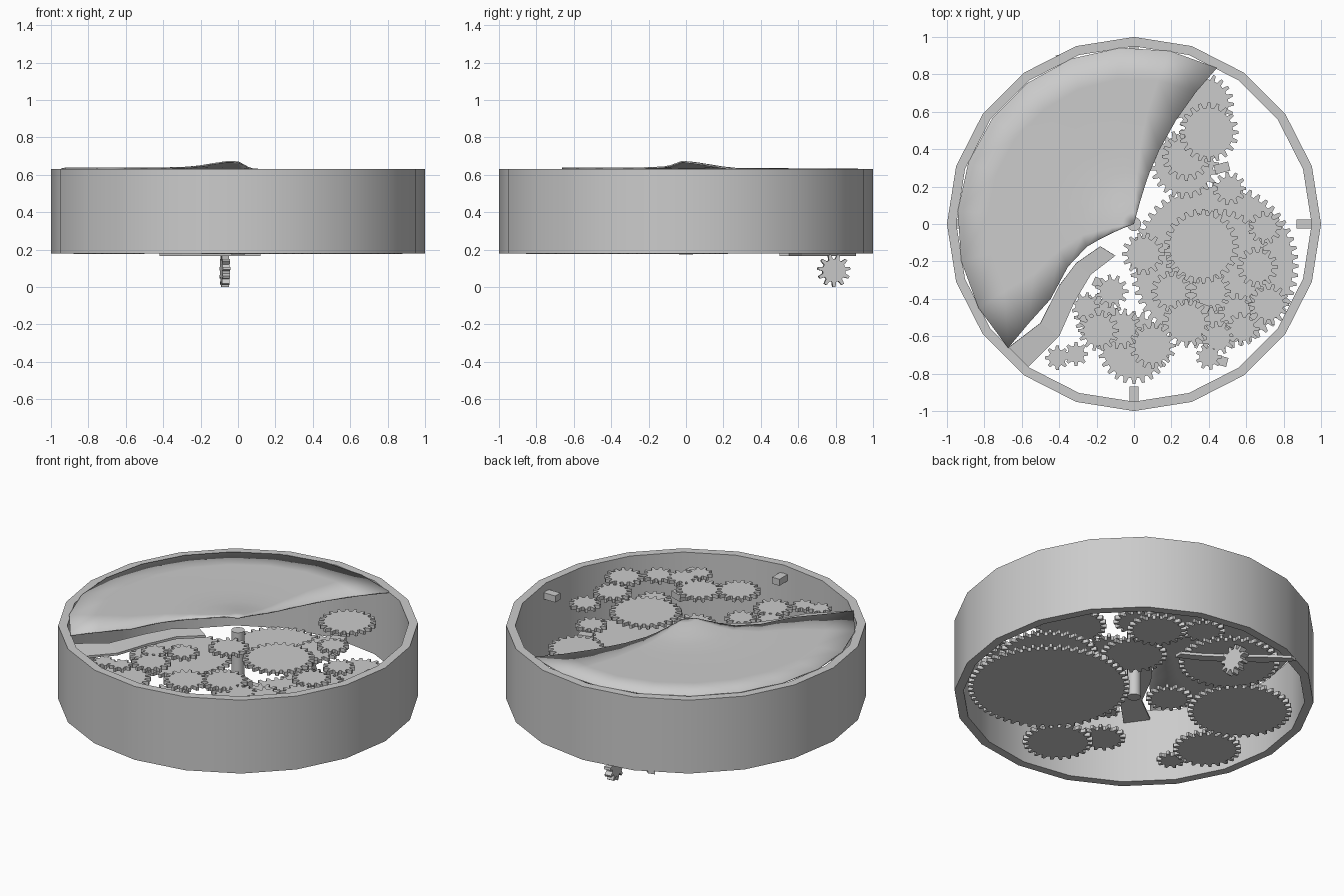
import bpy, bmesh, math
from mathutils import Matrix, Vector

if "Cube" in bpy.data.objects:
    bpy.data.objects.remove(bpy.data.objects["Cube"])


def make(name, bm, smooth=False):
    bmesh.ops.recalc_face_normals(bm, faces=bm.faces)
    me = bpy.data.meshes.new(name)
    bm.to_mesh(me)
    bm.free()
    ob = bpy.data.objects.new(name, me)
    bpy.context.collection.objects.link(ob)
    if smooth:
        bpy.context.view_layer.objects.active = ob
        ob.select_set(True)
        bpy.ops.object.shade_smooth_by_angle(angle=math.radians(25))
        ob.select_set(False)
    return ob


def prism(name, pts, thick):
    """Extrude a 3D outline upward by thick."""
    bm = bmesh.new()
    f = bm.faces.new([bm.verts.new(p) for p in pts])
    ext = bmesh.ops.extrude_face_region(bm, geom=[f])
    bmesh.ops.translate(bm, vec=(0, 0, thick),
                        verts=[v for v in ext['geom'] if isinstance(v, bmesh.types.BMVert)])
    return make(name, bm)


def gear(name, x, y, z, r, thick=0.022):
    """Flat spur gear, outer radius r, centred at z."""
    n = max(8, round(r * 125))
    depth = min(0.03, r * 0.3)
    pts = []
    for i in range(n):
        for f, rr in ((-.32, r - depth), (-.15, r), (.15, r), (.32, r - depth)):
            a = 2 * math.pi * (i + f) / n
            pts.append((rr * math.cos(a), rr * math.sin(a), -thick / 2))
    ob = prism(name, pts, thick)
    ob.location = (x, y, z)
    return ob


def box(name, x, y, z, size, turn=0):
    bm = bmesh.new()
    bmesh.ops.create_cube(bm, size=1)
    bmesh.ops.scale(bm, vec=size, verts=bm.verts)
    ob = make(name, bm)
    ob.location = (x, y, z)
    ob.rotation_euler.z = math.radians(turn)
    return ob


def lerp(x, table):
    for (a, va), (b, vb) in zip(table, table[1:]):
        if x <= b:
            return va + (vb - va) * (x - a) / (b - a)
    return table[-1][1]


# Case: open 20-sided ring
bm = bmesh.new()
N = 20
rings = [[bm.verts.new((r * math.cos(math.tau * i / N), r * math.sin(math.tau * i / N), z))
          for i in range(N)] for r, z in ((1, .18), (1, .63), (.95, .63), (.95, .18))]
for k in range(4):
    a, b = rings[k], rings[(k + 1) % 4]
    for i in range(N):
        bm.faces.new((a[i], a[(i + 1) % N], b[(i + 1) % N], b[i]))
make("case_ring", bm, True)

# Torn cover: polar sheet with a lifted centre
bm = bmesh.new()
start = [(0, 76), (.31, 73), (.94, 62)]
end = [(0, 200), (.277, 205.6), (.6, 222), (.94, 224.6)]
rows = []
for r in (.06, .12, .2, .28, .42, .6, .78, .945):
    a0, a1 = lerp(r, start), lerp(r, end)
    row = []
    for i in range(11):
        a = math.radians(a0 + (a1 - a0) * i / 10)
        z = .622 + .01 * i / 10 + .038 * math.exp(-(r / .19) ** 2)
        row.append(bm.verts.new((r * math.cos(a), r * math.sin(a), z)))
    rows.append(row)
tip = bm.verts.new((0, 0, .664))
for i in range(10):
    bm.faces.new((tip, rows[0][i], rows[0][i + 1]))
    for a, b in zip(rows, rows[1:]):
        bm.faces.new((a[i], b[i], b[i + 1], a[i + 1]))
cover = make("torn_cover", bm, True)
for v in cover.data.polygons[:1]:
    up = v.normal.z > 0
mod = cover.modifiers.new("thickness", 'SOLIDIFY')
mod.thickness = 0.008
mod.offset = 1 if up else -1

# Loose torn strip beside the cover
bm = bmesh.new()
far = [(-.67, -.66, .585), (-.5, -.53, .585), (-.4, -.33, .59), (-.31, -.21, .6), (-.18, -.12, .605)]
near = [(-.57, -.77, .57), (-.4, -.6, .575), (-.32, -.42, .585), (-.23, -.27, .595), (-.1, -.17, .6)]
va, vb = [bm.verts.new(p) for p in far], [bm.verts.new(p) for p in near]
for i in range(4):
    bm.faces.new((va[i], va[i + 1], vb[i + 1], vb[i]))
strip = make("torn_strip", bm)
strip.modifiers.new("thickness", 'SOLIDIFY').thickness = 0.015

# Central post
bm = bmesh.new()
bmesh.ops.create_cone(bm, cap_ends=True, segments=16, radius1=.038, radius2=.038, depth=.42)
make("centre_post", bm, True).location = (0, 0, .385)

# Wall lugs
for i in range(4):
    a = i * math.pi / 2
    box("wall_lug", .91 * math.cos(a), .91 * math.sin(a), .56, (.08, .05, .04), 90 * i)

# Lower gear train
for x, y, z, r in ((.43, -.225, .188, .45), (-.557, .25, .19, .29), (0, -.66, .188, .195),
                   (-.69, -.19, .188, .19), (-.63, -.43, .2, .08), (.27, .32, .21, .185),
                   (.37, .64, .19, .165), (-.17, .62, .192, .28), (-.18, .09, .2, .13),
                   (.1, .72, .25, .12), (-.19, -.5, .21, .13)):
    gear("lower_gear", x, y, z, r)

# Middle gears
for x, y, z, r in ((.45, -.2, .36, .28), (-.07, -.56, .4, .11), (.41, -.36, .45, .11),
                   (.2, -.36, .42, .11), (.55, -.47, .45, .1), (.28, .36, .4, .13)):
    gear("middle_gear", x, y, z, r)

# Upper gear train
for x, y, r in ((.4, .49, .16), (.36, -.12, .2), (.05, -.16, .115), (-.12, -.36, .09),
                (-.19, -.57, .11), (.1, -.65, .125), (.28, -.53, .13), (.45, -.61, .09),
                (.66, -.23, .11), (.72, -.43, .11), (.51, .19, .09), (.7, -.02, .09),
                (.58, -.56, .09), (.4, -.71, .07), (-.41, -.715, .065), (-.31, -.695, .065),
                (-.26, -.44, .075)):
    gear("upper_gear", x, y, .558, r)

# Small bearing blocks
for x, y, t in ((.46, -.73, -15), (.36, -.45, -20), (-.18, -.32, -25), (.47, .3, 15)):
    box("bearing_block", x, y, .54, (.08, .05, .04), t)

# Bent bar under the case, carrying the upright gear
outer = [(.12, .5), (-.02, .57), (-.16, .67), (-.3, .78), (-.42, .9)]
inner = [(-.38, .91), (-.27, .83), (-.13, .72), (.0, .62), (.12, .55)]
prism("bent_bar", [(x, y, .165) for x, y in outer + inner], .018)
g = gear("upright_gear", -.07, .79, .088, .088, .04)
g.rotation_euler = (0, math.radians(90), math.radians(6))
